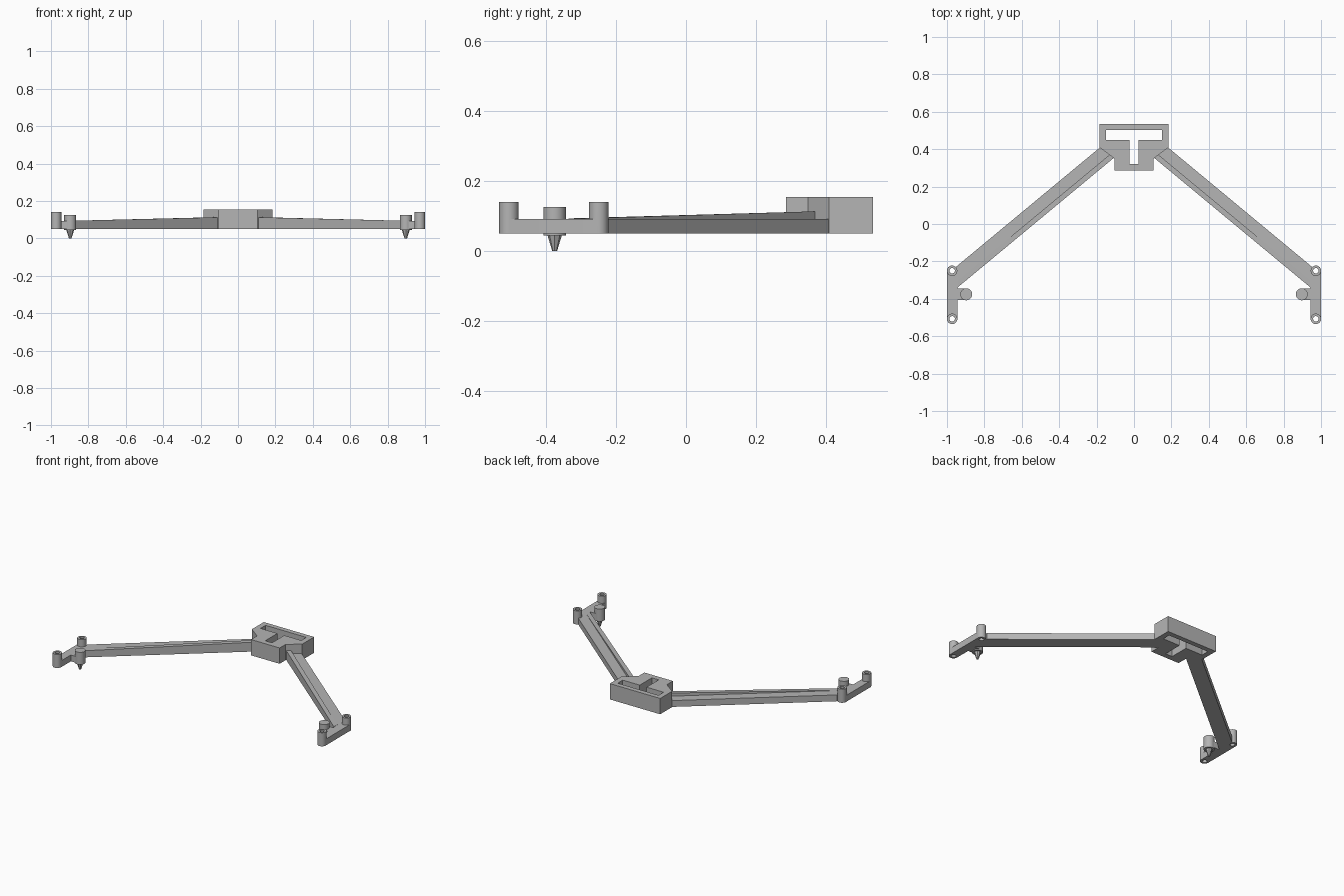
import bpy, bmesh
from mathutils import Matrix, Vector

cube = bpy.data.objects.get("Cube")
if cube:
    bpy.data.objects.remove(cube, do_unlink=True)

GREY = (0.46, 0.46, 0.46, 1)
mat = bpy.data.materials.new("plain_grey")
mat.use_nodes = True
mat.diffuse_color = GREY
mat.node_tree.nodes["Principled BSDF"].inputs["Base Color"].default_value = GREY

BASE, DECK = 0.05, 0.092


def finish(bm, name):
    bmesh.ops.recalc_face_normals(bm, faces=bm.faces)
    mesh = bpy.data.meshes.new(name)
    bm.to_mesh(mesh)
    bm.free()
    mesh.materials.append(mat)
    ob = bpy.data.objects.new(name, mesh)
    bpy.context.collection.objects.link(ob)
    return ob


def prism(name, outline, z0, top):
    """Extrude an outline upward; top maps y to the upper height."""
    bm = bmesh.new()
    low = [bm.verts.new((x, y, z0)) for x, y in outline]
    high = [bm.verts.new((x, y, top(y))) for x, y in outline]
    bm.faces.new(low)
    bm.faces.new(high)
    n = len(low)
    for i in range(n):
        j = (i + 1) % n
        bm.faces.new((low[i], low[j], high[j], high[i]))
    return finish(bm, name)


def cone(name, x, y, z0, z1, r0, r1, sides=32):
    bm = bmesh.new()
    bmesh.ops.create_cone(bm, cap_ends=True, segments=sides, radius1=r0, radius2=r1,
                          depth=z1 - z0, matrix=Matrix.Translation((x, y, (z0 + z1) / 2)))
    return finish(bm, name)


def boolean(ob, other, operation):
    """Apply a boolean and discard the helper."""
    mod = ob.modifiers.new("join", "BOOLEAN")
    mod.operation, mod.solver, mod.object = operation, "EXACT", other
    bpy.context.view_layer.objects.active = ob
    bpy.ops.object.modifier_apply(modifier=mod.name)
    bpy.data.objects.remove(other, do_unlink=True)


def smooth(ob):
    bpy.ops.object.select_all(action="DESELECT")
    ob.select_set(True)
    bpy.context.view_layer.objects.active = ob
    bpy.ops.object.shade_smooth_by_angle()


def both(half):
    """Complete a symmetric outline from its +x half."""
    return half + [(-x, y) for x, y in reversed(half)]


# Central block with a T-shaped slot
block = prism("central_block", both([(0.105, 0.287), (0.105, 0.35), (0.185, 0.41), (0.185, 0.535)]),
              BASE, lambda y: 0.155)
slot = prism("slot_cutter", both([(0.025, 0.322), (0.025, 0.45), (0.15, 0.45), (0.15, 0.503)]),
             0, lambda y: 0.2)
boolean(block, slot, "DIFFERENCE")

# Arm edge lines in plan
SLOPE = -0.829


def outer(x):
    return (x, 0.405 + SLOPE * (x - 0.187))


def inner(x, shift=0):
    return (x, 0.354 + shift + SLOPE * (x - 0.107))


def rib_height(y):
    return DECK + 0.001 + 0.02 * (y + 0.3) / 0.665 if y > -0.3 else DECK + 0.001


for side, s in (("left", 1), ("right", -1)):
    def flip(points):
        return [(s * x, y) for x, y in points]

    # Arm with a rising rib along its inner edge
    prism(side + "_arm", flip([outer(0.175), inner(0.1), inner(0.95), outer(0.95)]),
          BASE, lambda y: DECK)
    prism(side + "_arm_rib", flip([inner(0.11, 0.036), inner(0.1), inner(0.94), inner(0.94, 0.036)]),
          DECK, rib_height)

    # End plate with tab and two hollow posts
    plate = prism(side + "_end_plate",
                  flip([(1, -0.25), (1, -0.507), (0.945, -0.507), (0.945, -0.405), (0.9, -0.405),
                        (0.9, -0.345), (0.945, -0.345), (0.945, -0.25)]),
                  BASE, lambda y: DECK)
    for y in (-0.25, -0.507):
        boolean(plate, cone("post", s * 0.9725, y, BASE, 0.14, 0.028, 0.028), "UNION")
        boolean(plate, cone("bore", s * 0.9725, y, 0, 0.2, 0.0145, 0.0145), "DIFFERENCE")
    smooth(plate)

    # Locating peg with tapered tip
    smooth(cone(side + "_peg", s * 0.897, -0.376, 0.044, 0.126, 0.032, 0.032))
    cone(side + "_peg_tip", s * 0.897, -0.376, 0, 0.046, 0.007, 0.021, sides=8)
